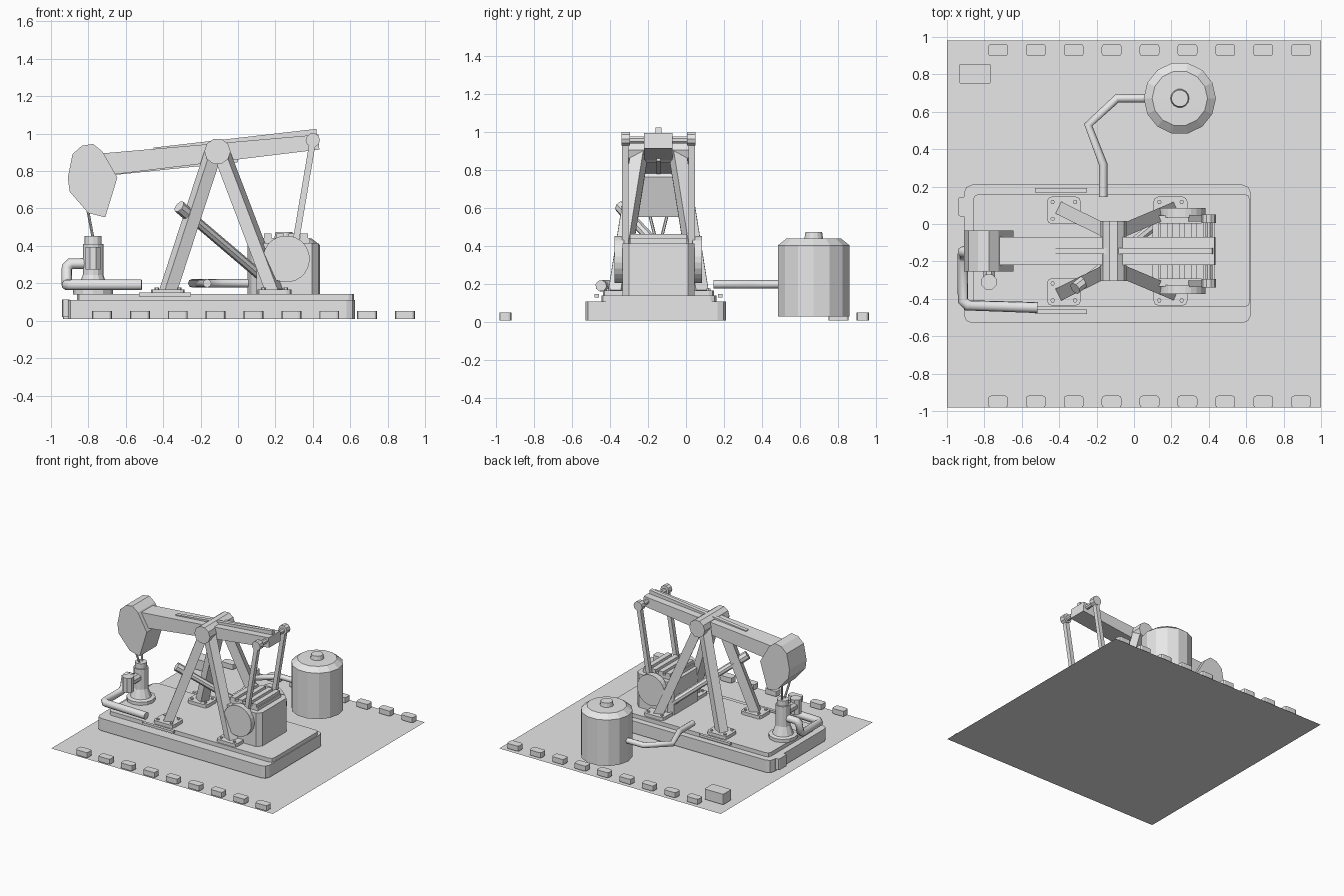
import bpy, bmesh
from math import pi
from mathutils import Vector, Matrix

if "Cube" in bpy.data.objects:
    bpy.data.objects.remove(bpy.data.objects["Cube"], do_unlink=True)

GREY = (0.8, 0.8, 0.8, 1)
grey = bpy.data.materials.new("plain_grey")
grey.use_nodes = True
grey.diffuse_color = GREY
grey.node_tree.nodes["Principled BSDF"].inputs["Base Color"].default_value = GREY

MID = -0.145  # y of the machine's centre line


def finish(name, bm):
    bmesh.ops.recalc_face_normals(bm, faces=bm.faces)
    mesh = bpy.data.meshes.new(name)
    bm.to_mesh(mesh)
    bm.free()
    mesh.materials.append(grey)
    ob = bpy.data.objects.new(name, mesh)
    bpy.context.collection.objects.link(ob)
    return ob


def box(name, x, y, z, round_r=0, segs=2):
    """Box from ranges, with optional rounded upright edges."""
    bm = bmesh.new()
    bmesh.ops.create_cube(bm, size=1)
    for v in bm.verts:
        for i, (a, b) in enumerate((x, y, z)):
            v.co[i] = a if v.co[i] < 0 else b
    if round_r:
        up = [e for e in bm.edges if abs(e.verts[0].co.z - e.verts[1].co.z) > 1e-5]
        bmesh.ops.bevel(bm, geom=up, offset=round_r, segments=segs,
                        profile=0.5, affect='EDGES')
    return finish(name, bm)


def rod(name, a, b, r, sides=8, r2=None):
    """Straight bar or cone between two points."""
    a, b = Vector(a), Vector(b)
    d = b - a
    m = (Matrix.Translation((a + b) / 2) @ d.to_track_quat('Z', 'Y').to_matrix().to_4x4()
         @ Matrix.Rotation(pi / sides, 4, 'Z'))
    bm = bmesh.new()
    bmesh.ops.create_cone(bm, cap_ends=True, segments=sides, radius1=r,
                          radius2=r if r2 is None else r2, depth=d.length, matrix=m)
    return finish(name, bm)


def plate(name, pts, y0, y1):
    """Side profile extruded across y."""
    bm = bmesh.new()
    face = bm.faces.new([bm.verts.new((px, y0, pz)) for px, pz in pts])
    ext = bmesh.ops.extrude_face_region(bm, geom=[face])
    moved = [g for g in ext["geom"] if isinstance(g, bmesh.types.BMVert)]
    bmesh.ops.translate(bm, verts=moved, vec=(0, y1 - y0, 0))
    return finish(name, bm)


def turned(name, centre, profile, sides):
    """Solid of revolution about an upright axis."""
    bm = bmesh.new()
    vs = [bm.verts.new((r, 0, z)) for r, z in profile]
    es = [bm.edges.new(p) for p in zip(vs, vs[1:])]
    bmesh.ops.spin(bm, geom=vs + es, cent=(0, 0, 0), axis=(0, 0, 1),
                   angle=2 * pi, steps=sides)
    bmesh.ops.remove_doubles(bm, verts=bm.verts, dist=1e-4)
    bmesh.ops.translate(bm, verts=bm.verts, vec=(*centre, 0))
    return finish(name, bm)


def pipe(name, pts, r):
    """Mitred pipe through points."""
    cu = bpy.data.curves.new(name, 'CURVE')
    cu.dimensions = '3D'
    cu.bevel_depth, cu.bevel_resolution, cu.use_fill_caps = r, 2, True
    sp = cu.splines.new('POLY')
    sp.points.add(len(pts) - 1)
    for p, co in zip(sp.points, pts):
        p.co = (*co, 1)
    tmp = bpy.data.objects.new(name + "_path", cu)
    bm = bmesh.new()
    bpy.context.collection.objects.link(tmp)
    bpy.context.view_layer.update()
    bm.from_mesh(tmp.evaluated_get(bpy.context.evaluated_depsgraph_get()).to_mesh())
    bpy.data.objects.remove(tmp, do_unlink=True)
    return finish(name, bm)


# Ground sheet
bm = bmesh.new()
bmesh.ops.create_grid(bm, x_segments=1, y_segments=1, size=1)
bmesh.ops.scale(bm, verts=bm.verts, vec=(1, 0.98, 1))
finish("ground_sheet", bm)

# Kerb blocks along the front and back edges
for row, y in (("front", -0.95), ("back", 0.93)):
    for i in range(9):
        x = -0.727 + 0.2025 * i
        box(f"{row}_kerb_{i}", (x - 0.053, x + 0.053), (y - 0.032, y + 0.032),
            (0.01, 0.052), 0.015)
box("utility_box", (-0.935, -0.765), (0.75, 0.855), (0.01, 0.095), 0.01)

# Stepped base slab
box("base_slab", (-0.91, 0.625), (-0.53, 0.21), (0.01, 0.11), 0.045)
box("upper_slab", (-0.86, 0.62), (-0.445, 0.16), (0.11, 0.142), 0.03)
box("slab_bump", (-0.94, -0.90), (0.04, 0.145), (0.02, 0.112), 0.012)
for y in (-0.47, 0.18):
    box("edge_strip", (-0.53, -0.25), (y - 0.012, y + 0.012), (0.13, 0.15))

# Support frame: feet, bolts and legs
for sx in (-1, 1):
    for sy in (-1, 1):
        cx = -0.09 + 0.285 * sx
        cy = MID + 0.218 * sy
        box("foot_pad", (cx - 0.09, cx + 0.09), (cy - 0.073, cy + 0.073),
            (0.142, 0.168), 0.025)
        for bx in (-0.06, 0.06):
            for by in (-0.045, 0.045):
                rod("foot_bolt", (cx + bx, cy + by, 0.165), (cx + bx, cy + by, 0.178), 0.012, 6)
        rod("frame_leg", (cx, cy, 0.155), (-0.11 + 0.025 * sx, MID + 0.10 * sy, 0.89), 0.05, 4)

# Pivot drum
rod("pivot_drum", (-0.11, MID - 0.16, 0.905), (-0.11, MID + 0.16, 0.905), 0.07, 10)

# Walking beam with top and bottom ribs
plate("walking_beam", ((-0.72, 0.895), (0.43, 0.995), (0.435, 0.915), (-0.68, 0.78)),
      MID - 0.075, MID + 0.075)
rod("beam_top_rib", (-0.45, MID, 0.91), (0.42, MID, 1.01), 0.022, 4)
rod("beam_bottom_rib", (-0.66, MID, 0.79), (0.0, MID, 0.858), 0.015, 4)

# Curved head and bridle cables
plate("beam_head", ((-0.91, 0.765), (-0.885, 0.89), (-0.835, 0.935), (-0.775, 0.945),
                    (-0.725, 0.905), (-0.645, 0.765), (-0.71, 0.553), (-0.80, 0.575),
                    (-0.90, 0.69)), MID - 0.11, MID + 0.11)
for s in (-1, 1):
    rod("bridle_cable", (-0.805, MID + 0.055 * s, 0.60), (-0.775, MID + 0.015 * s, 0.44), 0.008, 6)

# Drive box with ribbed cover
box("drive_box", (0.10, 0.43), (MID - 0.19, MID + 0.19), (0.14, 0.415), 0.035, 1)
box("drive_cover", (0.13, 0.385), (MID - 0.15, MID + 0.15), (0.41, 0.442))
for i in range(4):
    x = 0.16 + 0.065 * i
    box("cover_rib", (x - 0.02, x + 0.02), (MID - 0.15, MID + 0.15), (0.44, 0.465))

# Crank discs, connecting arms and their joints
for s in (-1, 1):
    rod("crank_disc", (0.258, MID + 0.18 * s, 0.33), (0.258, MID + 0.23 * s, 0.33), 0.125, 24)
    arm_y = MID + 0.175 * s
    rod("connecting_arm", (0.305, arm_y, 0.40), (0.40, arm_y, 0.96), 0.024, 4)
    rod("arm_joint", (0.40, MID + 0.15 * s, 0.965), (0.40, MID + 0.195 * s, 0.965), 0.038, 10)
rod("tail_bar", (0.40, MID - 0.16, 0.96), (0.40, MID + 0.16, 0.96), 0.02)

# Slanted exhaust with a wider tip
tip, low = Vector((-0.315, -0.345, 0.61)), Vector((0.12, 0.0, 0.24))
rod("exhaust_pipe", tip, low, 0.026)
rod("exhaust_tip", tip, tip.lerp(low, 0.1), 0.034)

# Wellhead with side valve and outlet pipe
turned("wellhead", (-0.775, MID), ((0, 0.14), (0.108, 0.14), (0.108, 0.168), (0.08, 0.175),
       (0.055, 0.245), (0.055, 0.41), (0.045, 0.41), (0.045, 0.452), (0, 0.452)), 12)
rod("valve_neck", (-0.775, MID, 0.34), (-0.775, -0.31, 0.34), 0.035)
rod("side_valve", (-0.775, -0.31, 0.275), (-0.775, -0.31, 0.395), 0.044)
pipe("outlet_pipe", ((-0.775, MID, 0.305), (-0.895, MID, 0.305), (-0.915, MID - 0.005, 0.285),
                     (-0.915, MID - 0.02, 0.215), (-0.915, MID - 0.05, 0.192),
                     (-0.915, -0.41, 0.192), (-0.89, -0.435, 0.192), (-0.515, -0.447, 0.192)), 0.03)

# Storage tank and its feed pipe
turned("storage_tank", (0.245, 0.672), ((0, 0.03), (0.193, 0.03), (0.193, 0.405), (0.148, 0.44),
       (0.05, 0.442), (0.045, 0.475), (0, 0.475)), 14)
pipe("tank_pipe", ((0.08, 0.672, 0.2), (-0.09, 0.672, 0.2), (-0.245, 0.53, 0.2),
                   (-0.165, 0.32, 0.2), (-0.165, 0.145, 0.2)), 0.023)
